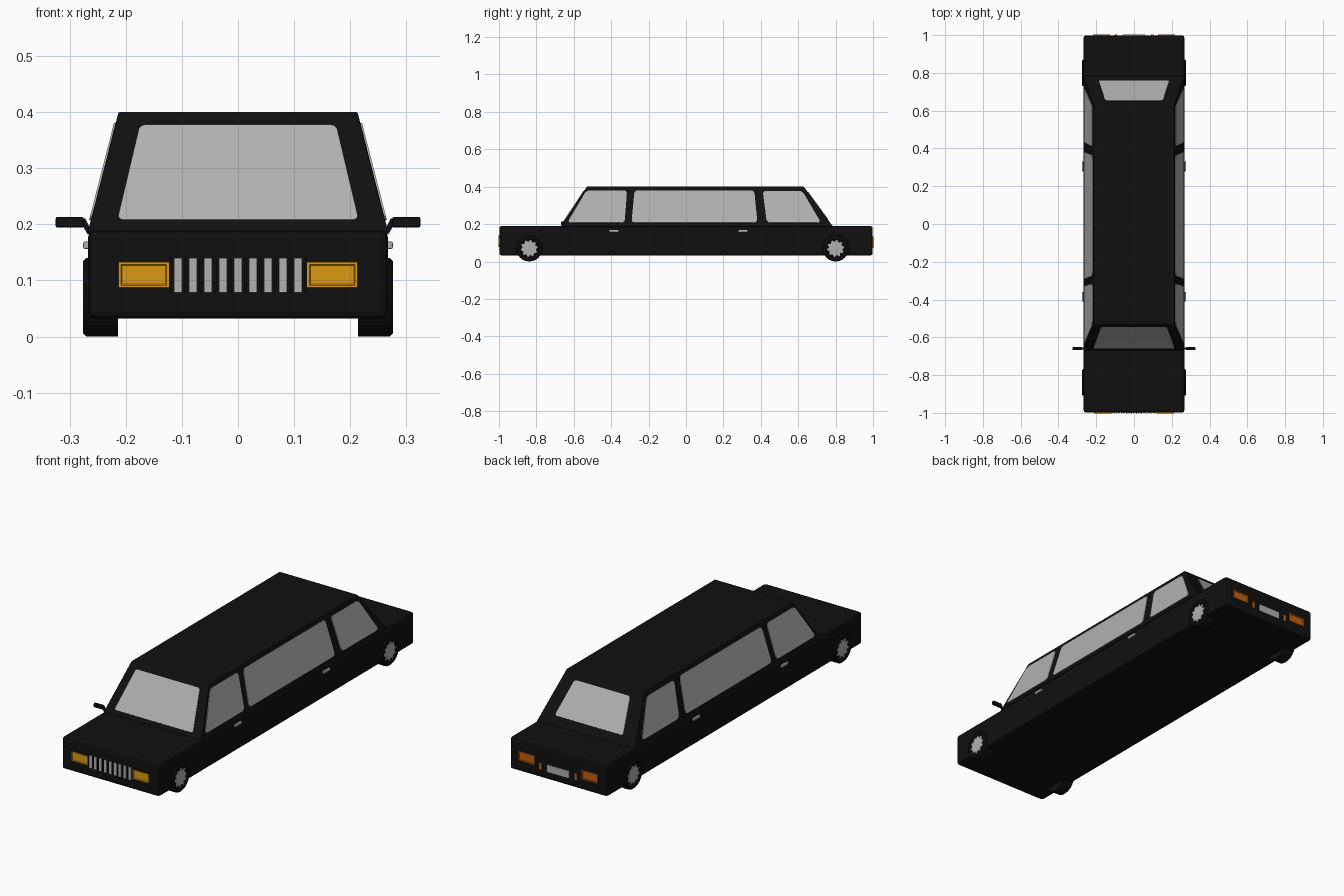
import bpy, bmesh, math
from mathutils import Vector

if "Cube" in bpy.data.objects:
    bpy.data.objects.remove(bpy.data.objects["Cube"])


def mat(name, rgb):
    m = bpy.data.materials.new(name)
    m.diffuse_color = (*rgb, 1)
    m.use_nodes = True
    m.node_tree.nodes["Principled BSDF"].inputs["Base Color"].default_value = m.diffuse_color
    return m


BLACK = mat("gloss_black", (0.005, 0.005, 0.005))
GREY = mat("silver_grey", (0.44, 0.44, 0.44))
AMBER = mat("amber", (0.72, 0.33, 0.006))
ORANGE = mat("tail_orange", (0.55, 0.115, 0.005))


def finish(name, bm, material, mirror=False):
    bmesh.ops.recalc_face_normals(bm, faces=bm.faces[:])
    me = bpy.data.meshes.new(name)
    bm.to_mesh(me)
    bm.free()
    me.materials.append(material)
    ob = bpy.data.objects.new(name, me)
    bpy.context.collection.objects.link(ob)
    if mirror:
        ob.modifiers.new("mirror", 'MIRROR')
    return ob


def hexa(name, low, high, material, bevel=0, mirror=False):
    """Block between two rectangles (x0, x1, y0, y1, z)."""
    bm = bmesh.new()
    rings = []
    for x0, x1, y0, y1, z in (low, high):
        rings.append([bm.verts.new(p) for p in
                      ((x0, y0, z), (x1, y0, z), (x1, y1, z), (x0, y1, z))])
    a, b = rings
    bm.faces.new(a)
    bm.faces.new(b)
    for i in range(4):
        j = (i + 1) % 4
        bm.faces.new((a[i], a[j], b[j], b[i]))
    if bevel:
        bmesh.ops.recalc_face_normals(bm, faces=bm.faces[:])
        bmesh.ops.bevel(bm, geom=bm.edges[:], offset=bevel, segments=2,
                        profile=0.5, affect='EDGES')
    return finish(name, bm, material, mirror)


def box(name, x0, x1, y0, y1, z0, z1, material, bevel=0, mirror=False):
    return hexa(name, (x0, x1, y0, y1, z0), (x0, x1, y0, y1, z1), material, bevel, mirror)


def pane(name, pts, place, normal, mirror=False, radius=0.018):
    """Thin rounded glass plate laid on a sloping plane."""
    bm = bmesh.new()
    f = bm.faces.new([bm.verts.new(place(*p)) for p in pts])
    bmesh.ops.bevel(bm, geom=bm.verts[:], offset=radius, segments=3,
                    profile=0.5, affect='VERTICES')
    n = Vector(normal).normalized() * 0.003
    ext = bmesh.ops.extrude_face_region(bm, geom=bm.faces[:])
    bmesh.ops.translate(bm, vec=n, verts=[g for g in ext['geom']
                                          if isinstance(g, bmesh.types.BMVert)])
    return finish(name, bm, GREY, mirror)


def lamp(name, x0, x1, z0, z1, y, d, material):
    """Lamp block with a sunken lens; d is the outward y direction."""
    bm = bmesh.new()
    bmesh.ops.create_cube(bm, size=1)
    for v in bm.verts:
        v.co = ((x0 + x1) / 2 + v.co.x * (x1 - x0), y + v.co.y * 0.014,
                (z0 + z1) / 2 + v.co.z * (z1 - z0))
    face = [f for f in bm.faces if f.normal.y * d > 0.9]
    bmesh.ops.inset_region(bm, faces=face, thickness=0.006)
    bmesh.ops.inset_region(bm, faces=face, thickness=0.003, depth=-0.004)
    return finish(name, bm, material, True)


# Lower body and tapered cabin
box("body", -0.267, 0.267, -0.998, 0.998, 0.032, 0.19, BLACK, 0.012)
Z0, Z1 = 0.185, 0.40
hexa("cabin", (-0.268, 0.268, -0.672, 0.787, Z0), (-0.213, 0.213, -0.53, 0.63, Z1), BLACK, 0.003)


def ramp(a, b, z):
    return a + (b - a) * (z - Z0) / (Z1 - Z0)


# Glass
side = lambda y, z: (ramp(0.268, 0.213, z), y, z)
front = lambda x, z: (x, ramp(-0.672, -0.53, z), z)
rear = lambda x, z: (x, ramp(0.787, 0.63, z), z)
sides = {
    "front_side_window": [(-0.635, 0.207), (-0.328, 0.207), (-0.315, 0.38), (-0.532, 0.38)],
    "middle_side_window": [(-0.292, 0.207), (0.382, 0.207), (0.365, 0.38), (-0.275, 0.38)],
    "rear_side_window": [(0.432, 0.207), (0.722, 0.207), (0.622, 0.377), (0.41, 0.377)],
}
for name, pts in sides.items():
    pane(name, pts, side, (0.215, 0, 0.055), True)
pane("windshield", [(-0.215, 0.207), (0.215, 0.207), (0.175, 0.376), (-0.175, 0.376)],
     front, (0, -0.215, 0.142), radius=0.01)
pane("rear_window", [(-0.187, 0.225), (0.187, 0.225), (0.152, 0.37), (-0.152, 0.37)],
     rear, (0, 0.215, 0.157), radius=0.012)

# Front lamps and grille bars
lamp("headlight", 0.123, 0.213, 0.087, 0.133, -0.996, -1, AMBER)
for i in range(9):
    x = (i - 4) * 0.0268
    box("grille_bar", x - 0.0072, x + 0.0072, -1.001, -0.99, 0.078, 0.14, GREY)
for i in range(10):
    x = (i - 4.5) * 0.0268
    box("grille_slat", x - 0.002, x + 0.002, -1.002, -0.99, 0.078, 0.14, BLACK)

# Rear lamps and blank plate
lamp("tail_light", 0.128, 0.218, 0.087, 0.133, 0.996, 1, ORANGE)
box("small_tail_lamp", 0.09, 0.104, 0.99, 1.002, 0.075, 0.106, ORANGE, 0, True)
box("rear_plate", -0.06, 0.06, 0.99, 1.002, 0.073, 0.108, GREY)

# Door handles
for y in (-0.385, 0.305):
    box("door_handle", 0.26, 0.276, y - 0.026, y + 0.026, 0.156, 0.169, GREY, 0.003, True)

# Mirrors with short arms
box("side_mirror", 0.275, 0.325, -0.667, -0.652, 0.194, 0.213, BLACK, 0.003, True)
hexa("mirror_arm", (0.258, 0.268, -0.664, -0.655, 0.182), (0.272, 0.284, -0.664, -0.655, 0.21),
     BLACK, 0, True)

# Wheels: tyre and star-shaped hub
for y in (-0.838, 0.80):
    bm = bmesh.new()
    prof = [(0.214, 0.07), (0.270, 0.07), (0.276, 0.064), (0.276, 0.052), (0.270, 0.048)]
    n = 24
    rings = [[bm.verts.new((x, y + r * math.cos(2 * math.pi * i / n),
                            0.07 + r * math.sin(2 * math.pi * i / n))) for i in range(n)]
             for x, r in prof]
    for a, b in zip(rings, rings[1:]):
        for i in range(n):
            bm.faces.new((a[i], a[(i + 1) % n], b[(i + 1) % n], b[i]))
    bm.faces.new(rings[0])
    bm.faces.new(rings[-1])
    finish("tyre", bm, BLACK, True)

    bm = bmesh.new()
    pts = []
    for i in range(20):
        r = 0.049 if i % 2 == 0 else 0.035
        t = math.pi * i / 10 + math.pi / 20
        pts.append((r * math.cos(t), r * math.sin(t)))
    base = [bm.verts.new((0.268, y + p, 0.07 + q)) for p, q in pts]
    top = [bm.verts.new((0.274, y + p, 0.07 + q)) for p, q in pts]
    bm.faces.new(base)
    tip = bm.verts.new((0.275, y, 0.07))
    for i in range(20):
        j = (i + 1) % 20
        bm.faces.new((base[i], base[j], top[j], top[i]))
        bm.faces.new((top[i], top[j], tip))
    finish("wheel_hub", bm, GREY, True)
